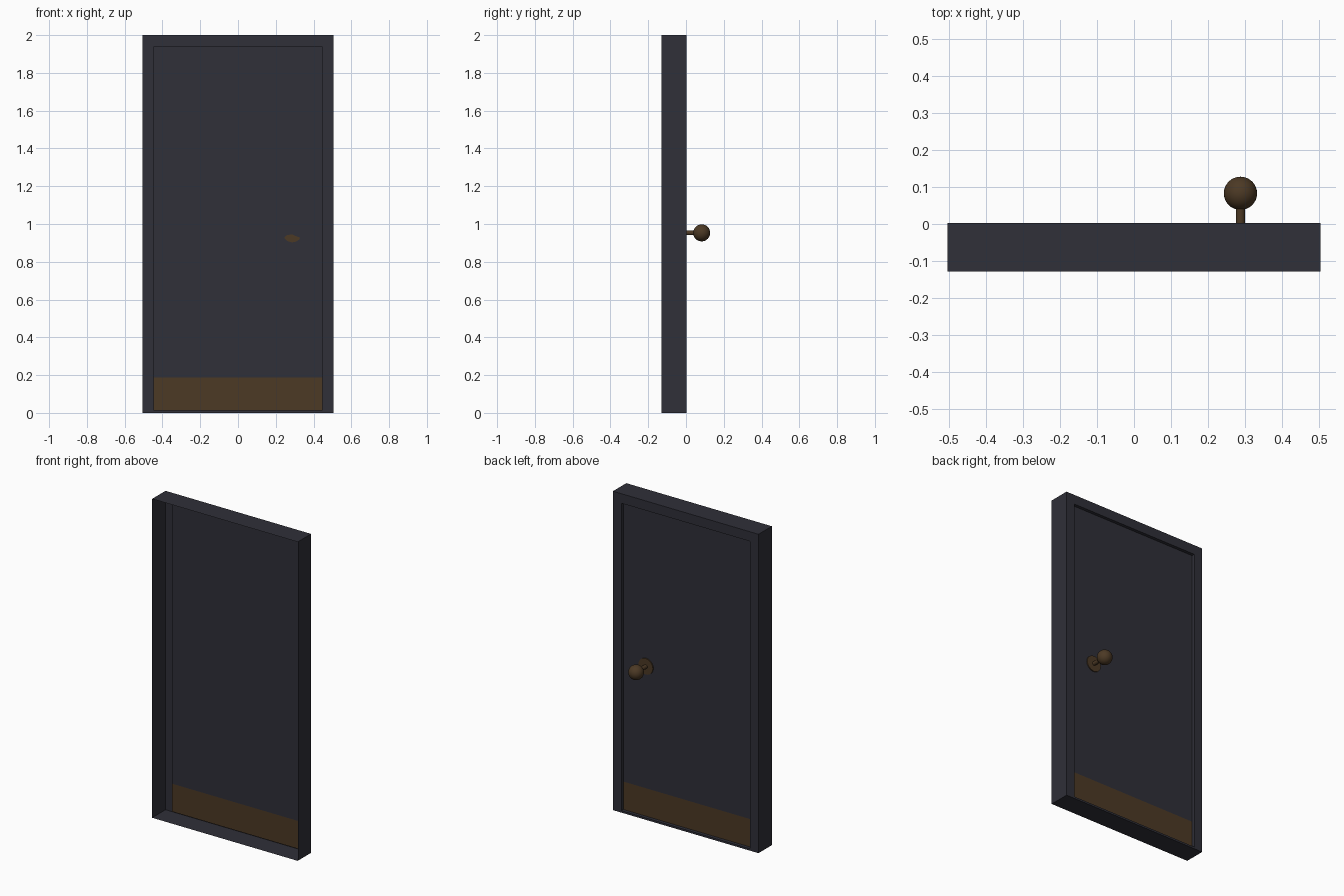
import bpy, bmesh, math
from mathutils import Matrix

if "Cube" in bpy.data.objects:
    bpy.data.objects.remove(bpy.data.objects["Cube"])

def material(name, rgb):
    m = bpy.data.materials.new(name)
    m.diffuse_color = (*rgb, 1)
    m.use_nodes = True
    m.node_tree.nodes["Principled BSDF"].inputs["Base Color"].default_value = m.diffuse_color
    return m

slate = material("dark slate", (0.029, 0.029, 0.040))
bronze = material("dark bronze", (0.072, 0.041, 0.018))

HW, FRONT, BACK, TOP = 0.505, -0.129, 0.003, 2.0
IW, SILL, LINTEL, PANEL_Y = 0.447, 0.012, 1.94, -0.017
KICK = 0.187

def make(name, bm, mat):
    me = bpy.data.meshes.new(name)
    bm.to_mesh(me)
    bm.free()
    me.materials.append(mat)
    ob = bpy.data.objects.new(name, me)
    bpy.context.collection.objects.link(ob)
    return ob

def ring(bm, hw, y, z0, z1):
    return [bm.verts.new(p) for p in ((-hw, y, z0), (hw, y, z0), (hw, y, z1), (-hw, y, z1))]

# Frame: hollow casing open at the front, back rim and shallow reveal
bm = bmesh.new()
loops = [ring(bm, HW, FRONT, 0, TOP), ring(bm, HW, BACK, 0, TOP),
         ring(bm, IW, BACK, SILL, LINTEL), ring(bm, IW, PANEL_Y, SILL, LINTEL)]
for a, b in zip(loops, loops[1:]):
    for i in range(4):
        j = (i + 1) % 4
        bm.faces.new((a[i], a[j], b[j], b[i]))
make("door_frame", bm, slate)

# Door leaf and kick plate: thin sheets recessed in the frame
for name, z0, z1, mat in (("door_panel", KICK, LINTEL, slate),
                          ("kick_plate", SILL, KICK, bronze)):
    bm = bmesh.new()
    bm.faces.new(ring(bm, IW, PANEL_Y, z0, z1)[::-1])
    make(name, bm, mat)

# Knob set on the back side
KX, KZ, KY, KR = 0.288, 0.953, 0.083, 0.045

def rod(name, radius, y0, y1):
    bm = bmesh.new()
    bmesh.ops.create_cone(bm, cap_ends=True, segments=32, radius1=radius, radius2=radius,
                          depth=y1 - y0,
                          matrix=Matrix.Translation((KX, (y0 + y1) / 2, KZ))
                          @ Matrix.Rotation(math.pi / 2, 4, 'X'))
    return make(name, bm, bronze)

parts = [rod("knob_rosette", 0.05, PANEL_Y, PANEL_Y + 0.006),
         rod("knob_stem", 0.0125, PANEL_Y, KY)]
bm = bmesh.new()
bmesh.ops.create_uvsphere(bm, u_segments=32, v_segments=16, radius=KR,
                          matrix=Matrix.Translation((KX, KY, KZ))
                          @ Matrix.Rotation(math.pi / 2, 4, 'X'))
parts.append(make("knob_ball", bm, bronze))
for ob in parts:
    bpy.ops.object.select_all(action='DESELECT')
    ob.select_set(True)
    bpy.context.view_layer.objects.active = ob
    bpy.ops.object.shade_smooth_by_angle(angle=math.radians(40))
